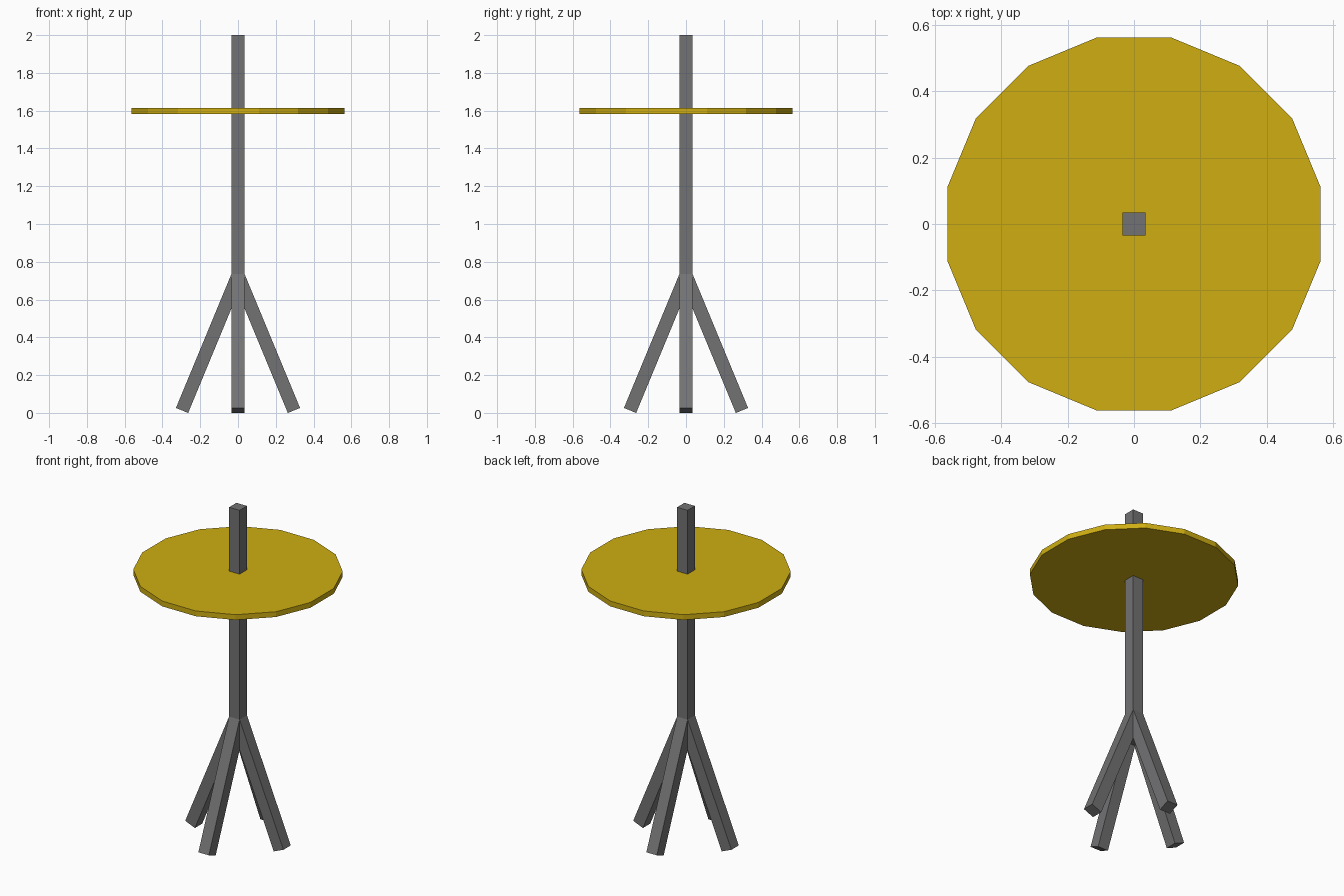
import bpy
import math
from mathutils import Matrix, Vector

if "Cube" in bpy.data.objects:
    bpy.data.objects.remove(bpy.data.objects["Cube"])


def material(name, rgb):
    m = bpy.data.materials.new(name)
    m.diffuse_color = (*rgb, 1)
    m.use_nodes = True
    m.node_tree.nodes["Principled BSDF"].inputs["Base Color"].default_value = m.diffuse_color
    return m


grey = material("grey metal", (0.17, 0.17, 0.175))
yellow = material("mustard yellow", (0.62, 0.42, 0.006))

WIDTH = 0.07                  # square bar thickness
TILT = math.radians(22.5)     # leg splay
LEG_LENGTH = 0.774
LEG_TOP = 0.728               # height where leg axes meet


def bar(name, length, matrix):
    """Square bar running down from the local origin."""
    bpy.ops.mesh.primitive_cube_add(size=1)
    ob = bpy.context.object
    ob.name = name
    ob.data.transform(Matrix.Translation((0, 0, -length / 2))
                      @ Matrix.Diagonal((WIDTH, WIDTH, length, 1)))
    ob.matrix_world = matrix
    ob.data.materials.append(grey)
    return ob


# Upright post, from the leg joint to the top
bar("post", 2.0 - 0.56, Matrix.Translation((0, 0, 2.0)))

# Four splayed legs
for i, side in enumerate(("right", "back", "left", "front")):
    bar(f"{side}_leg", LEG_LENGTH,
        Matrix.Translation((0, 0, LEG_TOP))
        @ Matrix.Rotation(i * math.pi / 2, 4, 'Z')
        @ Matrix.Rotation(-TILT, 4, 'Y'))

# Sixteen-sided round top with flat sides facing the axes
bpy.ops.mesh.primitive_cylinder_add(vertices=16, radius=0.574, depth=0.032,
                                    location=(0, 0, 1.598))
disc = bpy.context.object
disc.name = "round_top"
disc.data.transform(Matrix.Rotation(math.pi / 16, 4, 'Z'))
disc.data.materials.append(yellow)
